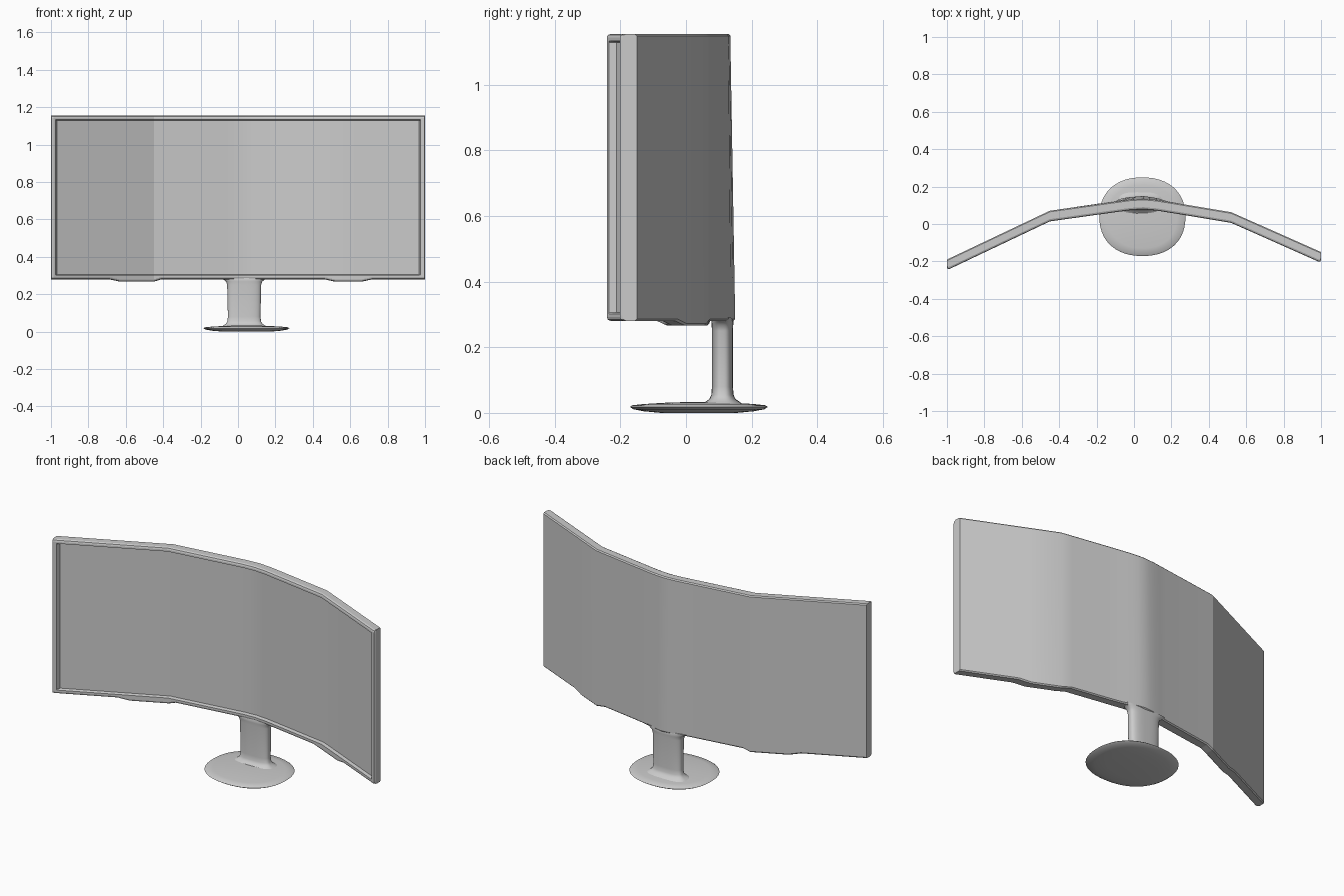
import bpy, bmesh
from math import sin, cos, pi, exp, radians

if "Cube" in bpy.data.objects:
    bpy.data.objects.remove(bpy.data.objects["Cube"])


def loft(name, rings, angle):
    """Skin closed rings of equal length and cap both ends."""
    bm = bmesh.new()
    rows = [[bm.verts.new(p) for p in ring] for ring in rings]
    n = len(rows[0])
    for a, b in zip(rows, rows[1:]):
        for i in range(n):
            j = (i + 1) % n
            bm.faces.new((a[i], a[j], b[j], b[i]))
    bm.faces.new(rows[0])
    bm.faces.new(rows[-1][::-1])
    bmesh.ops.recalc_face_normals(bm, faces=bm.faces)
    mesh = bpy.data.meshes.new(name)
    bm.to_mesh(mesh)
    bm.free()
    ob = bpy.data.objects.new(name, mesh)
    bpy.context.collection.objects.link(ob)
    bpy.ops.object.select_all(action='DESELECT')
    ob.select_set(True)
    bpy.context.view_layer.objects.active = ob
    bpy.ops.object.shade_smooth_by_angle(angle=radians(angle))
    return ob


def lerp(table, x):
    for (x0, y0), (x1, y1) in zip(table, table[1:]):
        if x <= x1:
            return y0 + (y1 - y0) * (x - x0) / (x1 - x0)
    return table[-1][1]


def oval(cx, cy, z, rx, ry, power=2.0, n=48):
    """Superellipse ring."""
    pts = []
    for i in range(n):
        c, s = cos(2 * pi * i / n), sin(2 * pi * i / n)
        k = (abs(c) ** power + abs(s) ** power) ** (-1 / power)
        pts.append((cx + rx * k * c, cy + ry * k * s, z))
    return pts


# Curved screen: plan line of the back, and the lower edge with two shallow lips
BACK = [(-1, -0.19), (-0.45, 0.071), (-0.1, 0.12), (-0.02, 0.131), (0.05, 0.135),
        (0.12, 0.129), (0.25, 0.108), (0.52, 0.063), (1, -0.15)]
LOWER = [(-1, 0.28), (-0.69, 0.28), (-0.63, 0.267), (-0.45, 0.267), (-0.41, 0.28),
         (0.46, 0.28), (0.52, 0.267), (0.66, 0.267), (0.72, 0.28), (1, 0.28)]
THICK, TOP, RECESS = 0.057, 1.155, 0.02


def screen_section(x, recess, pinch):
    yb, zb = lerp(BACK, x), lerp(LOWER, x)
    yf = yb - THICK + pinch
    low = yb + 0.015 * exp(-((x - 0.04) / 0.1) ** 2)   # swelling towards the neck
    half = [(yf + 0.012, 0), (yf + 0.003, 0.004), (yf, 0.012), (yf, 0.022), (yf + recess, 0.026)]
    bottom = [(low, zb + 0.006), (low - 0.006, zb)]
    bottom += [(y, (zb if i < 3 else 0.28) + d) for i, (y, d) in enumerate(half)]
    top = [(y, TOP - d) for y, d in reversed(half)] + [(yb - 0.006, TOP), (yb, TOP - 0.006)]
    return [(x, y, z) for y, z in bottom + top]


inner = sorted({x for x, _ in BACK + LOWER if abs(x) < 0.9} | {-0.06, 0.015, 0.085, 0.18})
stations = [(-1, 0, 0.014), (-0.996, 0, 0.004), (-0.986, 0, 0), (-0.975, 0, 0), (-0.968, RECESS, 0)]
stations += [(x, RECESS, 0) for x in inner]
stations += [(0.968, RECESS, 0), (0.975, 0, 0), (0.986, 0, 0), (0.996, 0, 0.004), (1, 0, 0.014)]
loft("curved_screen", [screen_section(*s) for s in stations], 15)

# Neck, flared at both ends
NECK = [(0.024, 0.125, 0.066), (0.034, 0.11, 0.052), (0.042, 0.098, 0.04), (0.055, 0.09, 0.034),
        (0.08, 0.087, 0.032), (0.25, 0.091, 0.032), (0.268, 0.097, 0.033), (0.278, 0.11, 0.034),
        (0.29, 0.13, 0.03)]
loft("neck", [oval(0.033, 0.111, z, rx, ry, 3) for z, rx, ry in NECK], 40)

# Thin rounded foot
FOOT = [(0.55, 0.0), (0.8, 0.005), (0.95, 0.011), (1.0, 0.018), (0.97, 0.023),
        (0.8, 0.027), (0.4, 0.032), (0.1, 0.033)]
loft("base_foot", [oval(0.045, 0.039, z, 0.23 * r, 0.21 * r, 2.25) for r, z in FOOT], 40)
